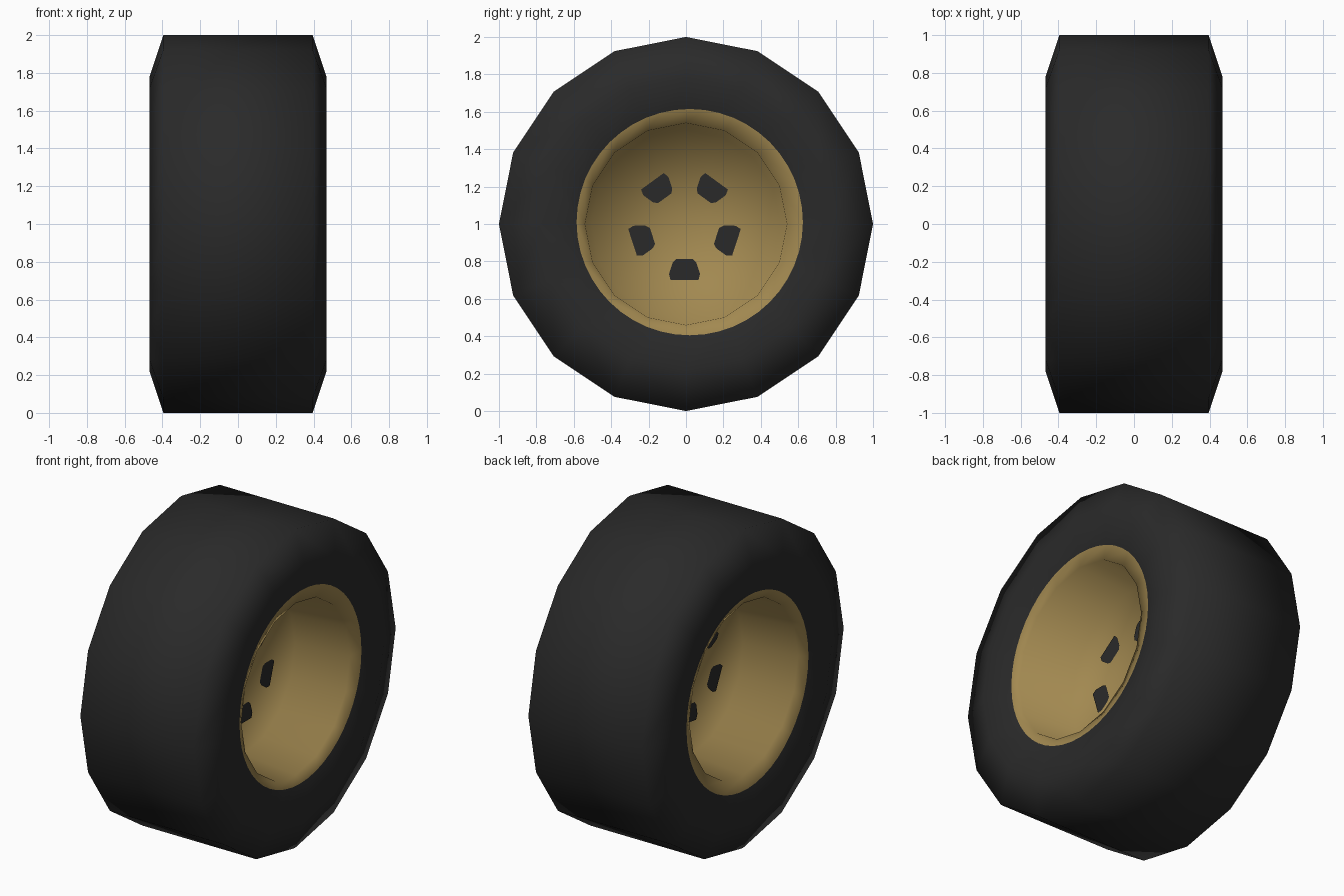
import bpy, bmesh, math

if "Cube" in bpy.data.objects:
    bpy.data.objects.remove(bpy.data.objects["Cube"])

SIDES = 16
FINE = 48          # smooth paint line where rubber meets rim


def material(name, rgb):
    m = bpy.data.materials.new(name)
    m.diffuse_color = (*rgb, 1)
    m.use_nodes = True
    m.node_tree.nodes["Principled BSDF"].inputs["Base Color"].default_value = m.diffuse_color
    return m


RUBBER = material("dark rubber", (0.023, 0.023, 0.023))
GOLD = material("gold metal", (0.36, 0.248, 0.081))


def ring(bm, x, r, n=SIDES, cy=0.0, cz=0.0):
    """Circle of vertices round the axle (x axis, 1 unit up)."""
    return [bm.verts.new((x, cy + r * math.sin(2 * math.pi * i / n),
                          1 + cz + r * math.cos(2 * math.pi * i / n)))
            for i in range(n)]


def bridge(bm, a, b, mat=0):
    """Join two rings, which may have different resolutions."""
    ka, kb = len(a) // SIDES, len(b) // SIDES
    for i in range(SIDES):
        pa = [a[(i * ka + j) % len(a)] for j in range(ka + 1)]
        pb = [b[(i * kb + j) % len(b)] for j in range(kb + 1)]
        bm.faces.new(pa + pb[::-1]).material_index = mat


def cap(bm, rim, x):
    """Hub face closing the dish."""
    centre = bm.verts.new((x, 0, 1))
    for i in range(SIDES):
        f = bm.faces.new((rim[i], rim[(i + 1) % SIDES], centre))
        f.material_index = 1


def finish(bm, name, mats, smooth=True):
    me = bpy.data.meshes.new(name)
    for f in bm.faces:
        f.smooth = smooth
    bm.to_mesh(me)
    bm.free()
    for m in mats:
        me.materials.append(m)
    ob = bpy.data.objects.new(name, me)
    bpy.context.scene.collection.objects.link(ob)


# side: paint-line centre (y, z), hole pattern offset (y, z) and turn
ENDS = {-1: (-0.01, -0.02, 0.0, 0.0, 8), 1: (0.02, 0.01, -0.008, -0.008, 0)}
HUB_X = 0.042

# Wheel body: hub, dish wall, lip, sidewall, tread and mirrored back again
bm = bmesh.new()


def half(s):
    cy, cz = ENDS[s][:2]
    return [ring(bm, s * HUB_X, 0.505), ring(bm, s * 0.40, 0.54),
            ring(bm, s * 0.42, 0.605, FINE, cy, cz),
            ring(bm, s * 0.468, 0.78), ring(bm, s * 0.395, 1.0)]


left, right = half(-1), half(1)
rings = left + right[::-1]
gold_spans = {0, 1, len(rings) - 3, len(rings) - 2}
for i, (a, b) in enumerate(zip(rings, rings[1:])):
    bridge(bm, a, b, 1 if i in gold_spans else 0)
cap(bm, left[0], -HUB_X)
cap(bm, right[0], HUB_X)
bmesh.ops.recalc_face_normals(bm, faces=bm.faces)
finish(bm, "wheel_body", [RUBBER, GOLD])

# Five dark openings as thin plates on each hub face
shape = [(0.18, -0.045), (0.20, -0.064), (0.26, -0.083), (0.292, -0.075),
         (0.292, 0.075), (0.26, 0.083), (0.20, 0.064), (0.18, 0.045)]
for s, (_, _, oy, oz, turn) in ENDS.items():
    bm = bmesh.new()
    for k in range(5):
        a = math.radians(-90 + 72 * k - turn)
        vs = []
        for r, t in shape:
            u = r * math.cos(a) - t * math.sin(a)
            z = r * math.sin(a) + t * math.cos(a)
            vs.append(bm.verts.new((s * (HUB_X + 0.005), s * u + oy,
                                    1 + z + oz)))
        f = bm.faces.new(vs)
        f.normal_update()
        if f.normal.x * s < 0:
            f.normal_flip()
    finish(bm, ("right" if s > 0 else "left") + "_rim_openings", [RUBBER],
           smooth=False)
